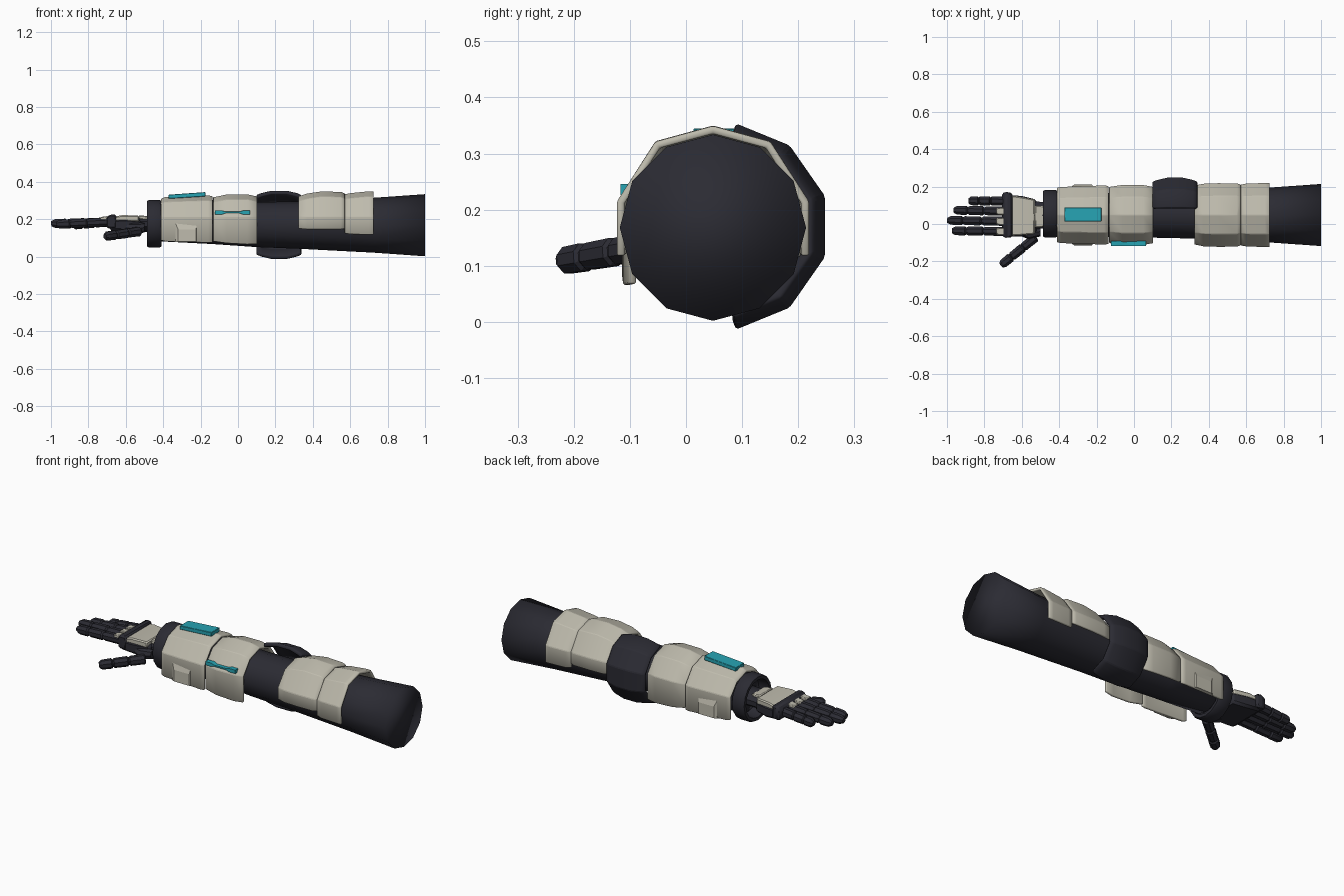
import bpy, bmesh, math
from mathutils import Vector


def material(name, rgb):
    m = bpy.data.materials.new(name)
    m.diffuse_color = (*rgb, 1)
    return m


DARK = material("dark_rubber", (0.024, 0.024, 0.033))
GREY = material("warm_grey_plate", (0.52, 0.50, 0.42))
CYAN = material("cyan_glow", (0.02, 0.37, 0.45))


def loft(name, rings, mat, closed=True, caps=True, thick=0, bevel=0, angle=30):
    """Skin a list of point rings; open rings make shells."""
    bm = bmesh.new()
    vs = [[bm.verts.new(p) for p in r] for r in rings]
    n = len(vs[0])
    for a, b in zip(vs, vs[1:]):
        for i in range(n if closed else n - 1):
            j = (i + 1) % n
            bm.faces.new((a[i], a[j], b[j], b[i]))
    if closed and caps:
        bm.faces.new(vs[0][::-1])
        bm.faces.new(vs[-1])
    if closed:
        bmesh.ops.recalc_face_normals(bm, faces=bm.faces)
    me = bpy.data.meshes.new(name)
    bm.to_mesh(me)
    bm.free()
    ob = bpy.data.objects.new(name, me)
    bpy.context.collection.objects.link(ob)
    me.materials.append(mat)
    if thick:
        s = ob.modifiers.new("thickness", 'SOLIDIFY')
        s.thickness, s.offset = thick, -1
    if bevel:
        b = ob.modifiers.new("bevel", 'BEVEL')
        b.width, b.segments = bevel, 1
    bpy.ops.object.select_all(action='DESELECT')
    ob.select_set(True)
    bpy.context.view_layer.objects.active = ob
    bpy.ops.object.shade_smooth_by_angle(angle=math.radians(angle))
    return ob


def circle(x, cy, cz, ry, rz=None, n=12):
    rz = rz or ry
    return [(x, cy + ry * math.sin(2 * math.pi * i / n),
             cz + rz * math.cos(2 * math.pi * i / n)) for i in range(n)]


def rect(x, y0, y1, z0, z1):
    return [(x, y0, z0), (x, y1, z0), (x, y1, z1), (x, y0, z1)]


CY = 0.048

# Arm core, tapering from shoulder to wrist
loft("arm_core", [circle(x, CY, z, r) for x, z, r in (
    (-0.42, 0.19, 0.108), (-0.13, 0.185, 0.118), (0.10, 0.172, 0.121),
    (0.33, 0.168, 0.126), (0.73, 0.168, 0.147), (1.0, 0.168, 0.166))],
    DARK, angle=100)


# Armour shells: arched section over the top, open underneath
def armour(name, stations):
    rings = []
    for x, w, top, low in stations:
        mid, sh = 0.215, top - 0.028
        half = [(1.0, low), (1.0, mid), (0.6, sh)]
        pts = [(-f * w, z) for f, z in half] + [(0, top)] + [(f * w, z) for f, z in half[::-1]]
        rings.append([(x, CY + y, z) for y, z in pts])
    return loft(name, rings[::-1], GREY, closed=False, thick=0.014, bevel=0.003)


armour("forearm_plate_lower", [
    (-0.412, 0.146, 0.310, 0.088), (-0.39, 0.150, 0.320, 0.082),
    (-0.16, 0.158, 0.328, 0.075), (-0.136, 0.155, 0.324, 0.076)])
armour("forearm_plate_upper", [
    (-0.133, 0.150, 0.318, 0.082), (-0.06, 0.161, 0.333, 0.072),
    (0.05, 0.160, 0.334, 0.066), (0.103, 0.150, 0.322, 0.068)])
armour("upper_arm_plate_lower", [
    (0.322, 0.157, 0.322, 0.150), (0.37, 0.167, 0.338, 0.146), (0.45, 0.170, 0.350, 0.146),
    (0.55, 0.169, 0.346, 0.146), (0.572, 0.162, 0.338, 0.150)])
armour("upper_arm_plate_upper", [
    (0.570, 0.162, 0.334, 0.125), (0.60, 0.168, 0.340, 0.120),
    (0.70, 0.171, 0.350, 0.118), (0.725, 0.171, 0.349, 0.118)])

# Raised facets on both sides of the forearm
for s, side in ((-1, "front"), (1, "back")):
    ring = lambda y, x0, x1, z0, z1: [(x0, y, z0), (x1, y, z0), (x1, y, z1), (x0, y, z1)]
    loft("forearm_facet_" + side, [
        ring(CY + s * 0.148, -0.34, -0.215, 0.078, 0.19),
        ring(CY + s * 0.162, -0.32, -0.225, 0.080, 0.145)], GREY, angle=10)

# Elbow pad wrapping round the back
rings = []
for x, r in ((0.105, 0.150), (0.13, 0.160), (0.18, 0.172), (0.26, 0.172), (0.31, 0.160), (0.332, 0.150)):
    rings.append([(x, 0.064 + r * math.cos(math.radians(a)), 0.170 + (r - 0.006) * math.sin(math.radians(a)))
                  for a in (84, 51, 17, -17, -51, -84)])
loft("elbow_pad", rings, DARK, closed=False, thick=0.02, bevel=0.004).modifiers["thickness"].offset = -1

# Hollow wrist cuff
cuff = [(-0.41, 0.105), (-0.41, 0.122), (-0.42, 0.127), (-0.477, 0.127), (-0.486, 0.122), (-0.486, 0.105), (-0.41, 0.105)]
loft("wrist_cuff", [circle(x, 0.055, 0.176, r, n=16) for x, r in cuff], DARK, caps=False)

# Wrist and palm
loft("wrist", [circle(x, 0.047, 0.175, ry, rz, 10) for x, ry, rz in (
    (-0.40, 0.075, 0.045), (-0.50, 0.075, 0.042), (-0.56, 0.085, 0.038))], DARK)
loft("palm", [rect(-0.69, -0.068, 0.155, 0.142, 0.200), rect(-0.60, -0.066, 0.150, 0.135, 0.202),
              rect(-0.52, -0.045, 0.130, 0.140, 0.200)], DARK, bevel=0.012)
loft("hand_back_plate", [rect(-0.665, -0.064, 0.153, 0.190, 0.212), rect(-0.62, -0.062, 0.148, 0.190, 0.222),
                         rect(-0.53, -0.054, 0.132, 0.186, 0.220)], GREY, bevel=0.006)
loft("wrist_back_plate", [rect(-0.53, -0.02, 0.10, 0.20, 0.222),
                          rect(-0.475, -0.015, 0.095, 0.195, 0.215)], GREY, bevel=0.005)
loft("knuckle_bar", [rect(-0.705, -0.066, 0.165, 0.155, 0.208), rect(-0.685, -0.074, 0.172, 0.150, 0.225),
                     rect(-0.650, -0.070, 0.165, 0.150, 0.225)], DARK, bevel=0.008)


# Jointed fingers: rounded segments along a line
def finger(name, base, tip, r, segs=(0.42, 0.73, 1.0)):
    base, tip = Vector(base), Vector(tip)
    d = tip - base
    q = d.to_track_quat('Z', 'Y')
    prof, t0 = [], 0.0
    for t1 in segs:
        last = t1 == segs[-1]
        prof += [(t0 + 0.005, 0.75), (t0 + 0.03, 1.0), (t1 - (0.07 if last else 0.03), 0.95),
                 (t1 - 0.005, 0.55 if last else 0.75)]
        t0 = t1
    rings = [[base + d * t + q @ Vector((r * k * math.cos(a), r * k * math.sin(a), 0))
              for a in (math.pi * (i + 0.5) / 4 for i in range(8))] for t, k in prof]
    loft(name, rings, DARK)


for name, y0, y1, x1, z1 in (("index", -0.040, -0.036, -0.975, 0.172), ("middle", 0.014, 0.020, -1.0, 0.176),
                             ("ring", 0.068, 0.074, -0.965, 0.172), ("little", 0.122, 0.124, -0.885, 0.168)):
    finger(name + "_finger", (-0.68, y0, 0.186), (x1, y1, z1), 0.0265)
    if name != "little":
        loft(name + "_finger_plate", [rect(-0.735, y0 - 0.018, y0 + 0.018, 0.195, 0.212),
                                      rect(-0.695, y0 - 0.020, y0 + 0.020, 0.195, 0.217)], GREY, bevel=0.004)
finger("thumb", (-0.525, -0.070, 0.135), (-0.712, -0.222, 0.108), 0.027, (0.36, 0.70, 1.0))
loft("thumb_base", [circle(x, y, z, r, n=8) for x, y, z, r in (
    (-0.60, -0.045, 0.155, 0.022), (-0.56, -0.05, 0.150, 0.032), (-0.50, -0.04, 0.155, 0.026))], DARK)

# Glowing panel on top of the forearm
loft("top_light_panel", [rect(-0.372, 0.013, 0.088, 0.310, 0.331),
                         rect(-0.175, 0.013, 0.088, 0.322, 0.345)], CYAN, bevel=0.002)
# Glowing bow-tie strip on the front of the forearm
strip = [(-0.122, 0.010), (-0.085, 0.010), (-0.068, 0.004), (0.008, 0.004), (0.026, 0.010), (0.064, 0.010)]
loft("side_light_strip", [[(x, -0.1165, 0.236 - h), (x, -0.090, 0.236 - h),
                           (x, -0.090, 0.236 + h), (x, -0.1165, 0.236 + h)] for x, h in strip], CYAN)
